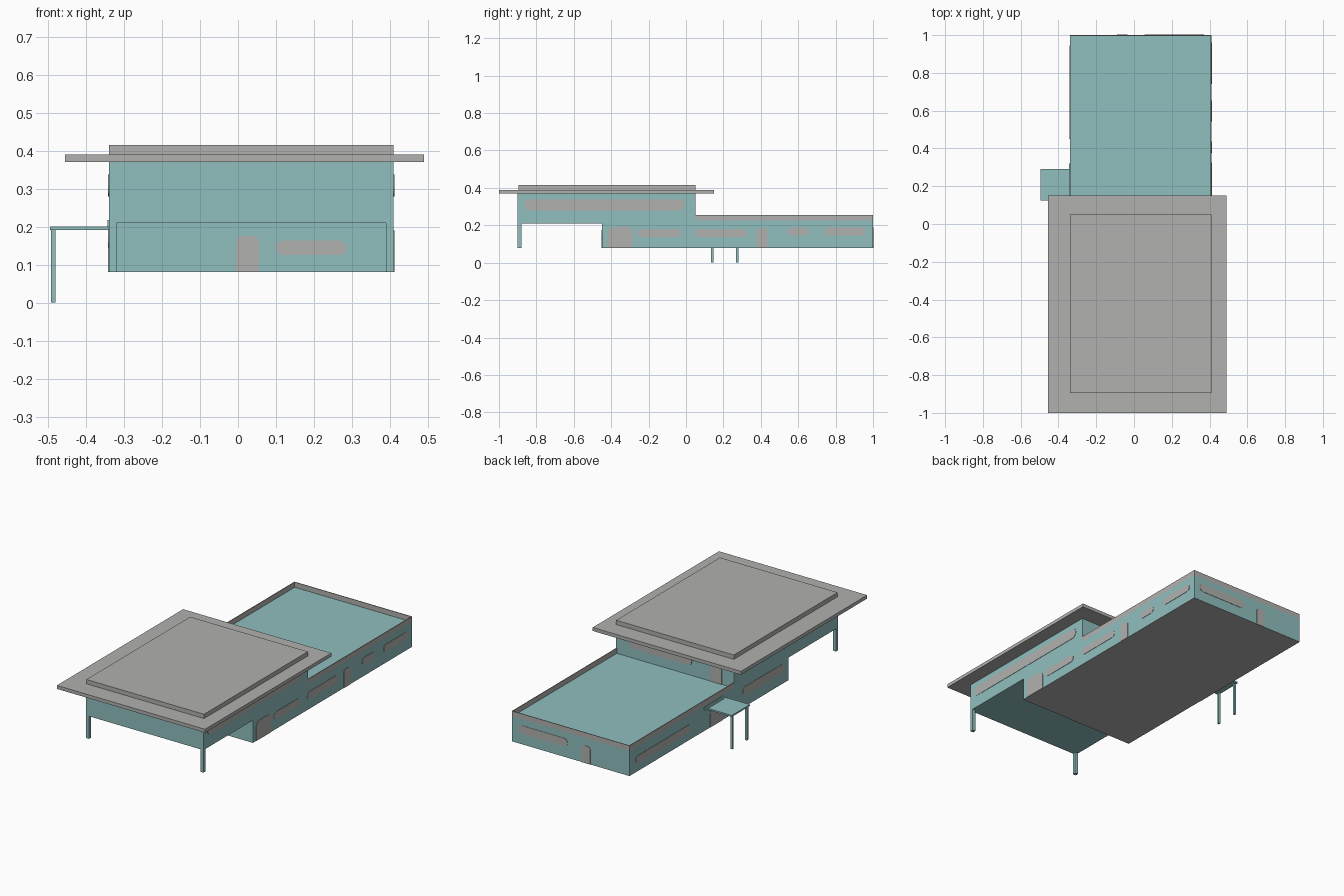
import bpy, bmesh, math
from mathutils import Vector

cube = bpy.data.objects.get("Cube")
if cube:
    bpy.data.objects.remove(cube, do_unlink=True)


def material(name, rgb):
    m = bpy.data.materials.new(name)
    m.use_nodes = True
    m.diffuse_color = (*rgb, 1)
    m.node_tree.nodes["Principled BSDF"].inputs["Base Color"].default_value = (*rgb, 1)
    return m


TEAL = material("teal wall", (0.28, 0.52, 0.52))
GREY = material("pale grey", (0.44, 0.44, 0.43))


def add(name, bm, *mats):
    bmesh.ops.recalc_face_normals(bm, faces=bm.faces)
    mesh = bpy.data.meshes.new(name)
    bm.to_mesh(mesh)
    bm.free()
    for m in mats:
        mesh.materials.append(m)
    ob = bpy.data.objects.new(name, mesh)
    bpy.context.collection.objects.link(ob)
    return ob


def box(name, x, y, z, *mats):
    bm = bmesh.new()
    bmesh.ops.create_cube(bm, size=1)
    for v in bm.verts:
        v.co = Vector([(r[0] + r[1]) / 2 + c * (r[1] - r[0]) for c, r in zip(v.co, (x, y, z))])
    return add(name, bm, *mats)


def plate(name, side, wall, u, z, door=False):
    """Thin rounded panel on a wall; side is the outward axis, u the span along it."""
    r = min(0.3 * (u[1] - u[0]) if door else 1, 0.48 * (z[1] - z[0]), 0.03)
    outline = []
    for cu, cz, start in ((u[1] - r, z[1] - r, 0), (u[0] + r, z[1] - r, 90),
                          (u[0] + r, z[0] + r, 180), (u[1] - r, z[0] + r, 270)):
        if door and start >= 180:
            outline.append((u[0] if start == 180 else u[1], z[0]))
            continue
        for i in range(7):
            a = math.radians(start + 15 * i)
            outline.append((cu + r * math.cos(a), cz + r * math.sin(a)))
    out = Vector((side[0], side[1], 0))
    bm = bmesh.new()
    verts = [bm.verts.new((wall, p, h) if side[0] else (p, wall, h)) for p, h in outline]
    face = bm.faces.new(verts)
    ext = bmesh.ops.extrude_face_region(bm, geom=[face])
    bmesh.ops.translate(bm, vec=out * 0.002,
                        verts=[v for v in ext["geom"] if isinstance(v, bmesh.types.BMVert)])
    add(name, bm, GREY)


# Main volumes
X = (-0.34, 0.41)
BASE, FLOOR, DECK = 0.08, 0.21, 0.225
ground = box("ground_floor", X, (-0.45, 1), (BASE, FLOOR), TEAL, GREY)
for p in ground.data.polygons:
    p.material_index = int(p.normal.z < -0.5)
box("terrace_deck", X, (0.05, 1), (FLOOR, DECK), TEAL)
box("upper_floor", X, (-0.9, 0.05), (FLOOR, 0.37), TEAL)
box("roof_slab", (-0.455, 0.49), (-1, 0.15), (0.37, 0.39), GREY)
box("roof_cap", X, (-0.895, 0.05), (0.39, 0.415), GREY)

# Thin parapet around the terrace
T = 0.004
box("parapet_right", (X[0], X[0] + T), (0.05, 1), (DECK, 0.255), GREY)
box("parapet_left", (X[1] - T, X[1]), (0.05, 1), (DECK, 0.255), GREY)
box("parapet_back", (X[0] + T, X[1] - T), (1 - T, 1), (DECK, 0.255), GREY)

# Columns under the front overhang
for name, x in (("right", X[0]), ("left", X[1] - 0.02)):
    box("front_column_" + name, (x, x + 0.02), (-0.9, -0.88), (BASE, FLOOR), TEAL)

# Entrance canopy with two posts and a blank strip above
box("canopy", (-0.495, X[0]), (0.125, 0.29), (0.191, 0.2), TEAL)
for name, y in (("front", 0.135), ("rear", 0.268)):
    box("canopy_post_" + name, (-0.492, -0.48), (y, y + 0.012), (0, 0.191), TEAL)
box("canopy_strip", (-0.344, X[0]), (0.15, 0.32), (0.2, 0.218), TEAL)

# Left wall openings
LEFT, RIGHT, FRONT, BACK = (1, 0), (-1, 0), (0, -1), (0, 1)
for i, (u, z) in enumerate((((-0.26, -0.025), (0.137, 0.18)), ((0.045, 0.325), (0.137, 0.18)),
                            ((0.543, 0.655), (0.145, 0.187)), ((0.74, 0.96), (0.145, 0.187)))):
    plate(f"left_window_{i + 1}", LEFT, X[1], u, z)
plate("left_wide_door", LEFT, X[1], (-0.42, -0.285), (BASE, 0.19), True)
plate("left_side_door", LEFT, X[1], (0.377, 0.436), (BASE, 0.185), True)

# Right wall openings
plate("right_long_window", RIGHT, X[0], (0.45, 0.945), (0.125, 0.17))
plate("right_short_window", RIGHT, X[0], (-0.4, -0.03), (0.145, 0.195))
plate("right_entrance_door", RIGHT, X[0], (0.155, 0.265), (BASE, 0.188), True)

# Long upper windows on both sides
for name, side, wall in (("left", LEFT, X[1]), ("right", RIGHT, X[0])):
    plate(f"upper_window_{name}", side, wall, (-0.865, -0.005), (0.28, 0.338))

# Front, back and terrace openings
plate("front_door", FRONT, -0.45, (-0.005, 0.055), (BASE, 0.176), True)
plate("front_window", FRONT, -0.45, (0.1, 0.285), (0.125, 0.163))
plate("back_window", BACK, 1, (0.055, 0.37), (0.14, 0.188))
plate("back_door", BACK, 1, (-0.09, -0.034), (BASE, 0.18), True)
plate("terrace_window", BACK, 0.05, (-0.073, 0.327), (0.28, 0.335))
plate("terrace_door", BACK, 0.05, (-0.264, -0.194), (DECK, 0.32), True)
